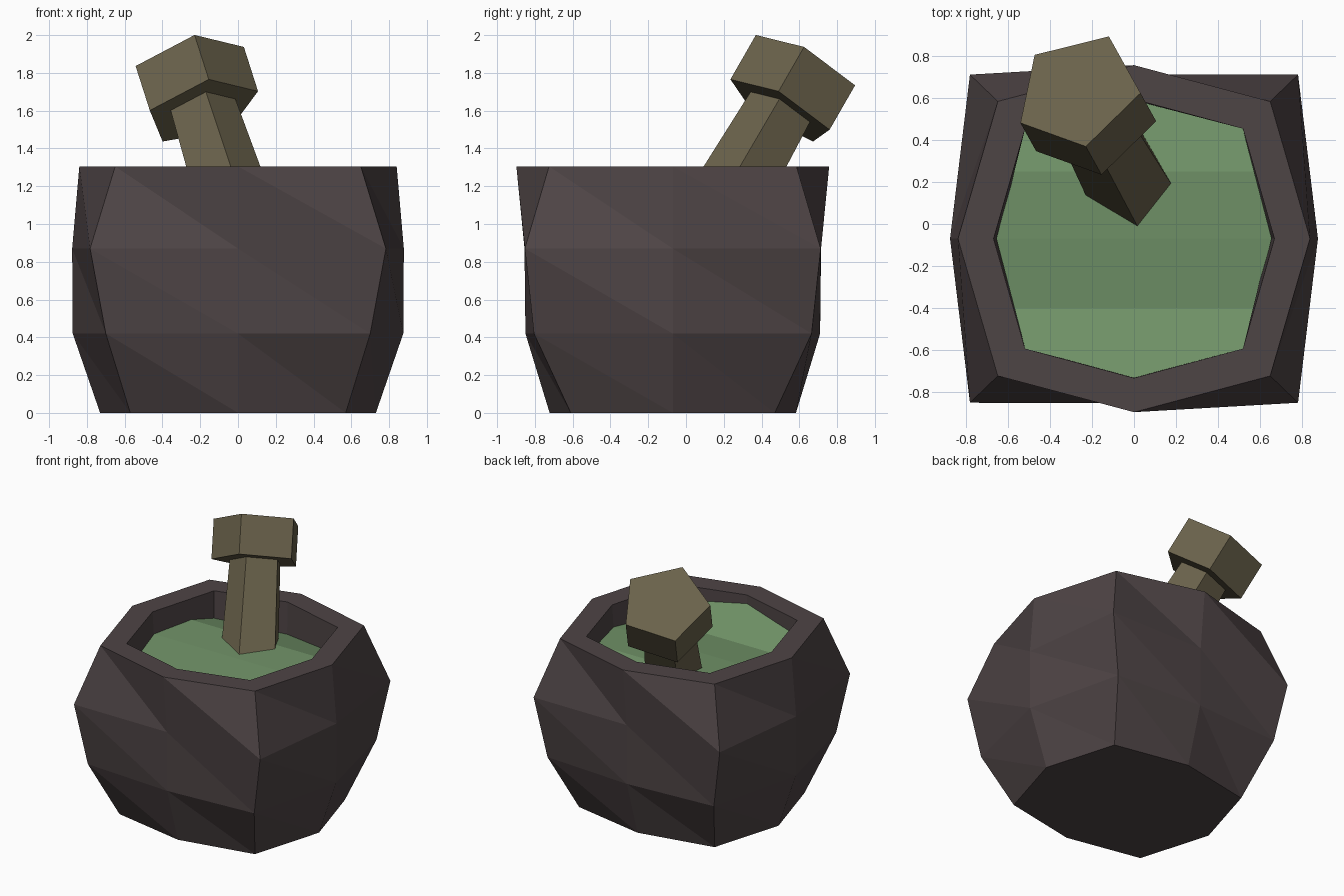
import bpy, bmesh, math
from mathutils import Vector

cube = bpy.data.objects.get("Cube")
if cube:
    bpy.data.objects.remove(cube)

CY = -0.07  # y of the bowl's axis


def material(name, rgb):
    m = bpy.data.materials.new(name)
    m.use_nodes = True
    color = (*rgb, 1)
    m.diffuse_color = color
    bsdf = m.node_tree.nodes["Principled BSDF"]
    bsdf.inputs["Base Color"].default_value = color
    bsdf.inputs["Roughness"].default_value = 0.9
    return m


def finish(bm, name, mat):
    bmesh.ops.recalc_face_normals(bm, faces=bm.faces)
    mesh = bpy.data.meshes.new(name)
    bm.to_mesh(mesh)
    bm.free()
    mesh.materials.append(mat)
    obj = bpy.data.objects.new(name, mesh)
    bpy.context.collection.objects.link(obj)
    return obj


def octagon(bm, z, side_x, side_y, corner_x, corner_y):
    """Eight-sided ring, counter-clockwise from +x."""
    ring = []
    for i in range(8):
        a = i * math.pi / 4
        sx, sy = round(math.cos(a)), round(math.sin(a))
        corner = i % 2
        x = sx * (corner_x if corner else side_x)
        y = sy * (corner_y if corner else side_y)
        ring.append(bm.verts.new((x, CY + y, z)))
    return ring


def bridge(bm, upper, lower, split=False):
    n = len(upper)
    for i in range(n):
        j = (i + 1) % n
        if split:
            bm.faces.new((upper[i], lower[i], lower[j]))
            bm.faces.new((upper[i], lower[j], upper[j]))
        else:
            bm.faces.new((upper[i], lower[i], lower[j], upper[j]))


stone = material("dark stone", (0.076, 0.058, 0.060))
paste = material("green paste", (0.162, 0.287, 0.136))
wood = material("olive wood", (0.144, 0.122, 0.070))

# Bowl: cavity floor, inner wall, flat rim, faceted outside, base
bm = bmesh.new()
floor = octagon(bm, 1.0, 0.65, 0.66, 0.52, 0.525)
inner = octagon(bm, 1.305, 0.67, 0.665, 0.52, 0.525)
rim = octagon(bm, 1.305, 0.84, 0.828, 0.65, 0.655)
belly = octagon(bm, 0.87, 0.878, 0.785, 0.783, 0.783)
waist = octagon(bm, 0.42, 0.875, 0.78, 0.70, 0.735)
base = octagon(bm, 0.0, 0.73, 0.652, 0.57, 0.54)
bm.faces.new(floor)
bridge(bm, inner, floor)
bridge(bm, rim, inner)
for upper, lower in ((rim, belly), (belly, waist), (waist, base)):
    bridge(bm, upper, lower, split=True)
bm.faces.new(base)
finish(bm, "bowl", stone)

# Paste: octagonal sheet cut into strips and rippled along y
WAVE = ((-0.735, 1.24), (-0.40, 1.11), (-0.07, 1.14), (0.25, 1.15), (0.595, 1.06))


def wave_height(y):
    for (y0, z0), (y1, z1) in zip(WAVE, WAVE[1:]):
        if y <= y1:
            break
    return z0 + (z1 - z0) * (y - y0) / (y1 - y0)


bm = bmesh.new()
bm.faces.new(octagon(bm, 0, 0.657, 0.664, 0.52, 0.525))
for y, _ in WAVE[1:-1]:
    bmesh.ops.bisect_plane(bm, geom=bm.verts[:] + bm.edges[:] + bm.faces[:],
                           plane_co=(0, y, 0), plane_no=(0, 1, 0))
for v in bm.verts:
    v.co.z = wave_height(v.co.y)
sheet = finish(bm, "paste_surface", paste)
if sheet.data.polygons[0].normal.z < 0:
    sheet.data.flip_normals()

# Pestle: two five-sided prisms on one leaning axis
TOP = Vector((-0.267, 0.636, 1.836))
AXIS = Vector((-0.267, 0.48, 0.836)).normalized()
SIDE = Vector((0.117, -0.84, 0.52))
SIDE = (SIDE - AXIS * SIDE.dot(AXIS)).normalized()
CROSS = AXIS.cross(SIDE)


def prism(name, start, end, r_start, r_end):
    bm = bmesh.new()
    rings = []
    for t, r in ((start, r_start), (end, r_end)):
        angles = [i * math.tau / 5 for i in range(5)]
        rings.append([bm.verts.new(TOP - AXIS * t + r * (SIDE * math.cos(a) + CROSS * math.sin(a)))
                      for a in angles])
        bm.faces.new(rings[-1])
    bridge(bm, *rings)
    finish(bm, name, wood)


prism("pestle_head", 0, 0.281, 0.315, 0.315)
prism("pestle_shaft", 0.27, 1.0, 0.188, 0.217)
